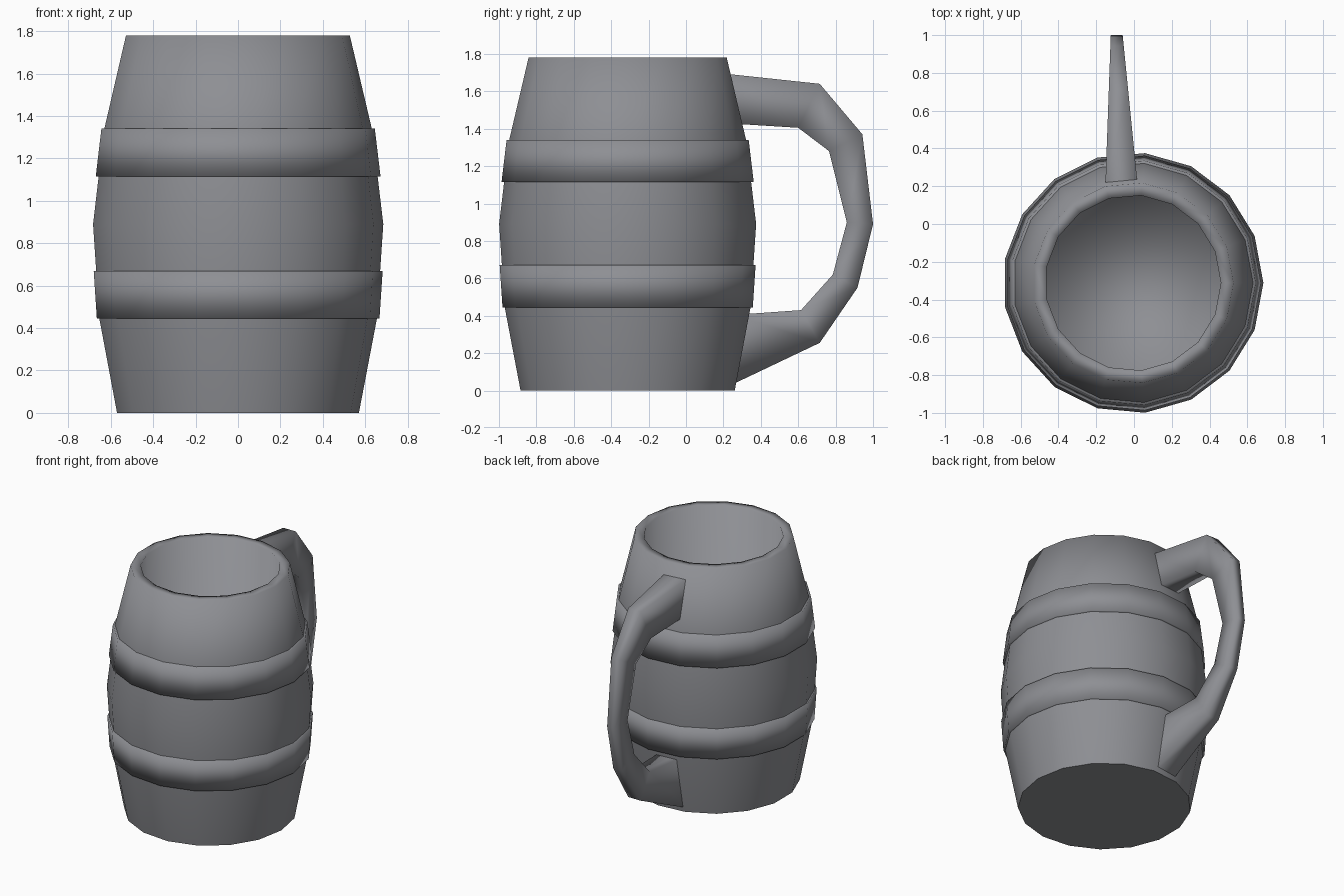
import bpy, bmesh, math

if "Cube" in bpy.data.objects:
    bpy.data.objects.remove(bpy.data.objects["Cube"])

SIDES = 17
CX, CY = -0.005, -0.312

mat = bpy.data.materials.new("grey")
mat.diffuse_color = (0.27, 0.275, 0.295, 1)
mat.use_nodes = True
mat.node_tree.nodes["Principled BSDF"].inputs["Base Color"].default_value = mat.diffuse_color


def make_object(name, bm):
    bmesh.ops.recalc_face_normals(bm, faces=bm.faces)
    mesh = bpy.data.meshes.new(name)
    bm.to_mesh(mesh)
    bm.free()
    mesh.materials.append(mat)
    ob = bpy.data.objects.new(name, mesh)
    bpy.context.collection.objects.link(ob)
    return ob


def lathe(name, profile, closed):
    """Spin (radius, z) points; closed joins last ring to first, else caps both ends."""
    bm = bmesh.new()
    rings = []
    for r, z in profile:
        rings.append([bm.verts.new((CX + r * math.cos(2 * math.pi * i / SIDES),
                                    CY + r * math.sin(2 * math.pi * i / SIDES), z))
                      for i in range(SIDES)])
    pairs = list(zip(rings, rings[1:]))
    if closed:
        pairs.append((rings[-1], rings[0]))
    for a, b in pairs:
        for i in range(SIDES):
            j = (i + 1) % SIDES
            bm.faces.new((a[i], a[j], b[j], b[i])).smooth = True
    if not closed:
        bm.faces.new(rings[0][::-1])                  # flat underside
        bm.faces.new(rings[-1]).smooth = True         # cup floor
    return make_object(name, bm)


# Barrel-shaped cup with hollow inside
lathe("cup_body", [(0.575, 0), (0.66, 0.445), (0.69, 0.89), (0.637, 1.335), (0.532, 1.78),
                   (0.465, 1.78), (0.465, 0.15)], False)

# Two raised hoops
lathe("lower_hoop", [(0.64, 0.445), (0.672, 0.445), (0.687, 0.67), (0.65, 0.67)], True)
lathe("upper_hoop", [(0.64, 1.115), (0.677, 1.115), (0.65, 1.34), (0.61, 1.34)], True)

# Handle: outer and inner side profiles (y, z), narrowing away from the cup
outer = [(0.20, 1.695), (0.715, 1.64), (0.943, 1.37), (1.0, 0.89), (0.917, 0.55), (0.715, 0.255), (0.20, 0.01)]
inner = [(0.20, 1.43), (0.60, 1.405), (0.765, 1.28), (0.86, 0.90), (0.785, 0.62), (0.615, 0.43), (0.26, 0.405)]


def side_x(y, right):
    t = (y - 0.25) / 0.75
    return 0.015 - 0.075 * t if right else -0.15 + 0.027 * t


bm = bmesh.new()
loops = []
for o, n in zip(outer, inner):
    pts = [(o, False), (o, True), (n, True), (n, False)]
    loops.append([bm.verts.new((side_x(p[0], s), p[0], p[1])) for p, s in pts])
for a, b in zip(loops, loops[1:]):
    for i in range(4):
        j = (i + 1) % 4
        bm.faces.new((a[i], a[j], b[j], b[i])).smooth = True
bm.faces.new(loops[0])
bm.faces.new(loops[-1][::-1])
make_object("handle", bm)
